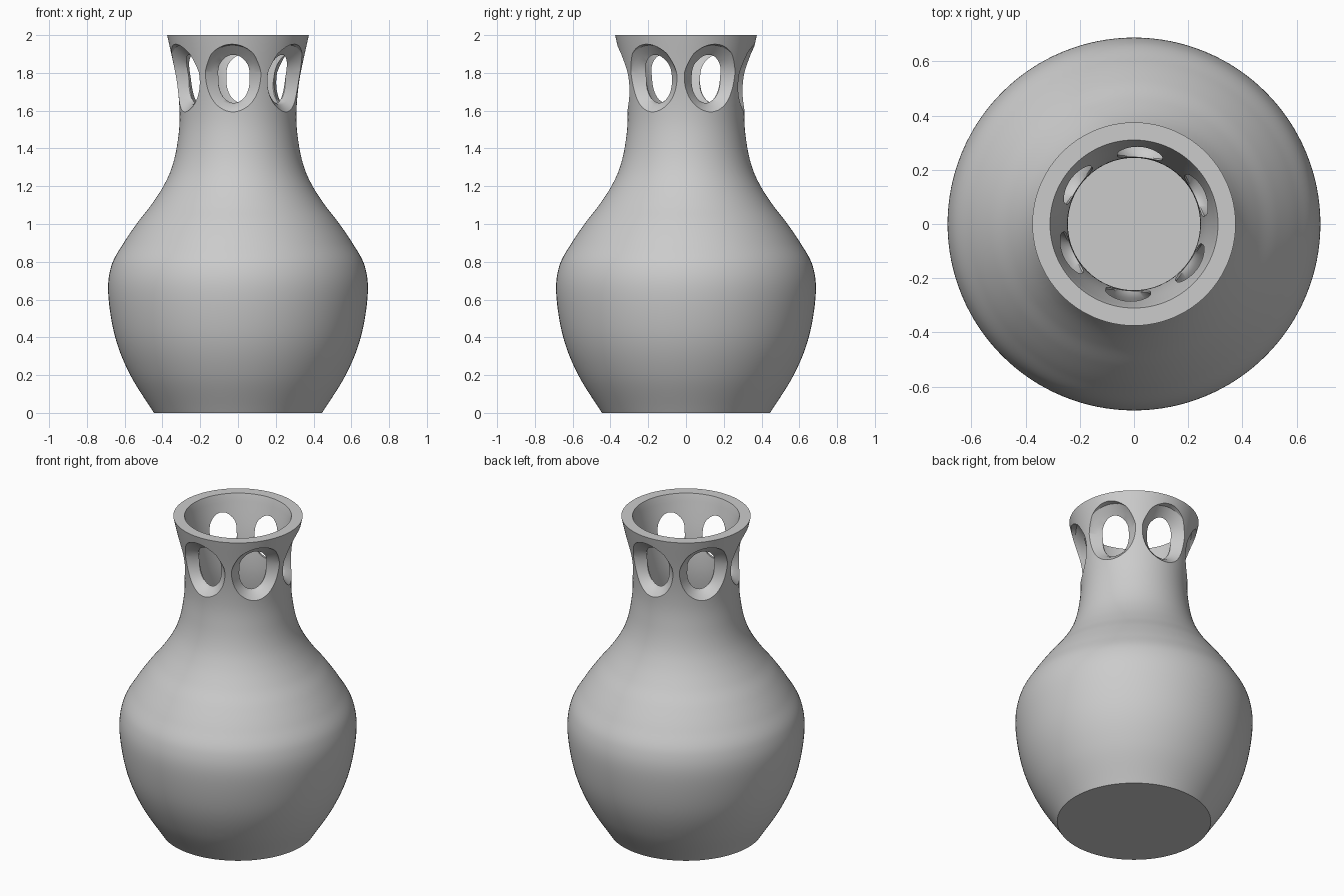
import bpy, bmesh, math
from mathutils import Vector, Matrix
from mathutils.geometry import interpolate_bezier

cube = bpy.data.objects.get("Cube")
if cube:
    bpy.data.objects.remove(cube, do_unlink=True)

SEGMENTS = 128
WALL = 0.065

clay = bpy.data.materials.new("light grey clay")
clay.use_nodes = True
clay.diffuse_color = (0.6, 0.6, 0.6, 1)
clay.node_tree.nodes["Principled BSDF"].inputs["Base Color"].default_value = (0.6, 0.6, 0.6, 1)


def make_object(name, bm):
    bmesh.ops.recalc_face_normals(bm, faces=bm.faces)
    mesh = bpy.data.meshes.new(name)
    bm.to_mesh(mesh)
    bm.free()
    mesh.materials.append(clay)
    obj = bpy.data.objects.new(name, mesh)
    bpy.context.collection.objects.link(obj)
    return obj


def loft(bm, rings, closed_ends=True):
    """Skin a list of point rings and cap both ends."""
    loops = [[bm.verts.new(p) for p in ring] for ring in rings]
    for a, b in zip(loops, loops[1:]):
        n = len(a)
        for i in range(n):
            bm.faces.new((a[i], a[(i + 1) % n], b[(i + 1) % n], b[i]))
    bm.faces.new(loops[0])
    bm.faces.new(loops[-1])


def smooth_path(points, steps=8):
    """Smooth curve through the given (radius, height) points."""
    p = [Vector((r, 0, z)) for r, z in points]
    p = [2 * p[0] - p[1]] + p + [2 * p[-1] - p[-2]]
    path = []
    for a, b, c, d in zip(p, p[1:], p[2:], p[3:]):
        path += interpolate_bezier(b, b + (c - a) / 6, c - (d - b) / 6, c, steps + 1)[:-1]
    return path + [p[-2]]


def circle(r, z):
    return [(r * math.cos(2 * math.pi * i / SEGMENTS),
             r * math.sin(2 * math.pi * i / SEGMENTS), z) for i in range(SEGMENTS)]


# Vase wall: outer curve, then the same curve offset inward down to the floor
outer = smooth_path([(0.445, 0), (0.57, 0.2), (0.65, 0.4), (0.687, 0.63), (0.67, 0.78),
                     (0.605, 0.9), (0.53, 1.01), (0.46, 1.1), (0.395, 1.2), (0.35, 1.3),
                     (0.322, 1.42), (0.309, 1.57), (0.325, 1.76), (0.375, 2)])
inner = []
for i, p in enumerate(outer):
    t = (outer[min(i + 1, len(outer) - 1)] - outer[max(i - 1, 0)]).normalized()
    q = p + WALL * Vector((-t.z, 0, t.x))
    if WALL < q.z < 1.985:
        inner.append(q)
inner.append(Vector((0.375 - WALL, 0, 2)))
inner.insert(0, Vector((inner[0].x - 0.01, 0, WALL)))
bm = bmesh.new()
loft(bm, [circle(p.x, p.z) for p in outer + inner[::-1]])
vase = make_object("vase", bm)

# Six flared oval openings around the neck
# each section: distance from the axis, half width, half height
SECTIONS = [(0.15, 0.075, 0.112), (0.248, 0.083, 0.116), (0.272, 0.118, 0.125),
            (0.298, 0.155, 0.152), (0.335, 0.172, 0.19), (0.45, 0.18, 0.21)]
bpy.context.view_layer.objects.active = vase
vase.select_set(True)
for k in range(6):
    turn = Matrix.Rotation(math.radians(25 + 60 * k), 4, 'Z')
    rings = []
    for d, w, h in SECTIONS:
        angles = [2 * math.pi * i / 64 for i in range(64)]
        rings.append([turn @ Vector((d, w * math.cos(a), 1.757 + h * math.sin(a))) for a in angles])
    bm = bmesh.new()
    loft(bm, rings)
    cutter = make_object("opening_cutter", bm)
    cutter.hide_render = True
    mod = vase.modifiers.new("opening", 'BOOLEAN')
    mod.operation = 'DIFFERENCE'
    mod.solver = 'EXACT'
    mod.object = cutter
    bpy.ops.object.modifier_apply(modifier=mod.name)
    bpy.data.objects.remove(cutter, do_unlink=True)

bpy.ops.object.shade_smooth_by_angle(angle=math.radians(30))
